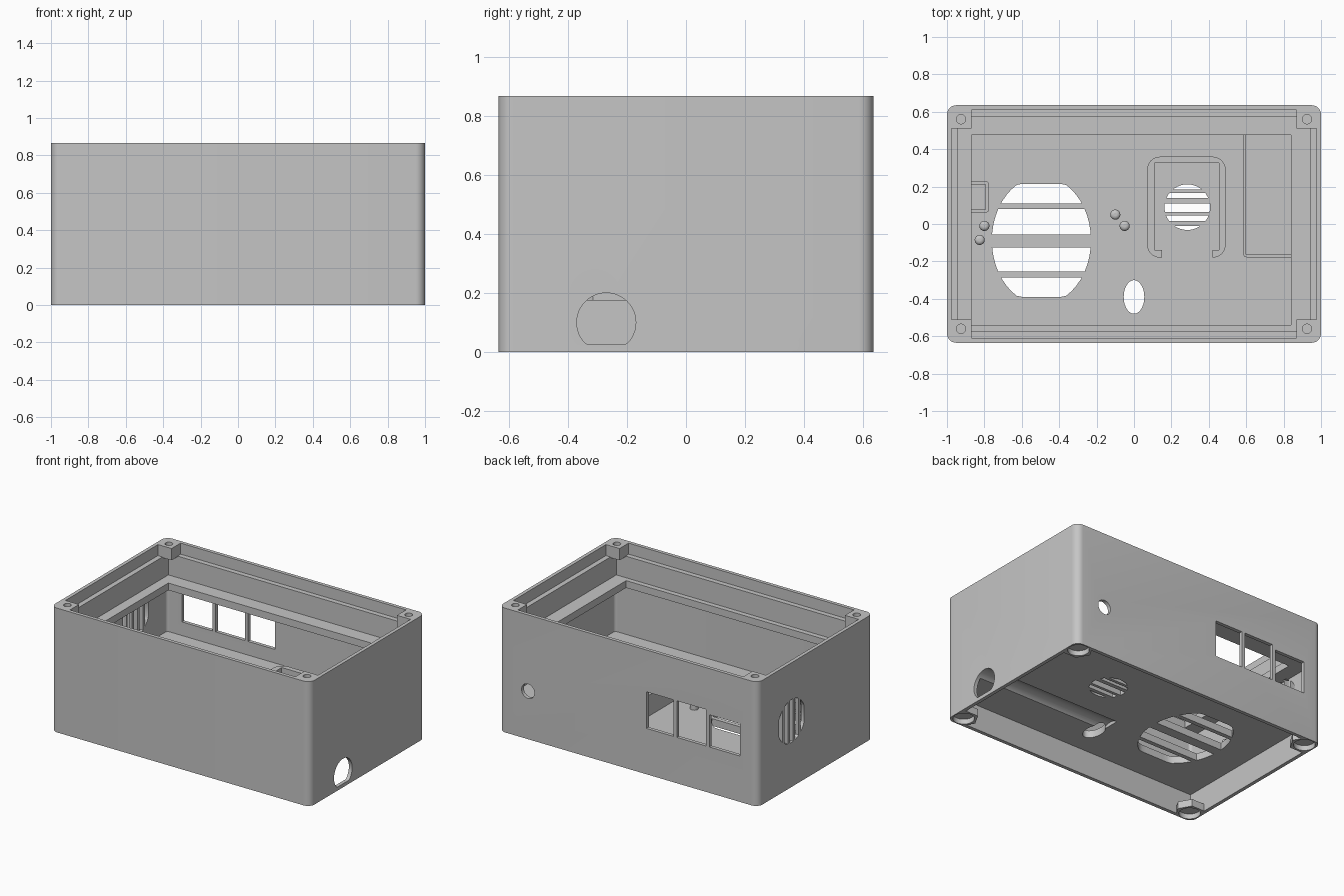
import bpy, bmesh
from math import sin, cos, pi
from mathutils import Vector

cube = bpy.data.objects.get("Cube")
if cube:
    bpy.data.objects.remove(cube)

grey = bpy.data.materials.new("matte grey plastic")
grey.use_nodes = True
grey.diffuse_color = (0.56, 0.56, 0.56, 1)
grey.node_tree.nodes["Principled BSDF"].inputs["Base Color"].default_value = (0.56, 0.56, 0.56, 1)


def prism(name, pts, lo, hi, axis="z"):
    """Extrude a 2D outline along an axis; the outline uses the other two axes."""
    place = {"x": lambda a, b, h: (h, a, b),
             "y": lambda a, b, h: (a, h, b),
             "z": lambda a, b, h: (a, b, h)}[axis]
    step = {"x": (1, 0, 0), "y": (0, 1, 0), "z": (0, 0, 1)}[axis]
    bm = bmesh.new()
    face = bm.faces.new([bm.verts.new(place(a, b, lo)) for a, b in pts])
    ext = bmesh.ops.extrude_face_region(bm, geom=[face])
    top = [v for v in ext["geom"] if isinstance(v, bmesh.types.BMVert)]
    bmesh.ops.translate(bm, verts=top, vec=Vector(step) * (hi - lo))
    bmesh.ops.recalc_face_normals(bm, faces=bm.faces)
    mesh = bpy.data.meshes.new(name)
    bm.to_mesh(mesh)
    bm.free()
    mesh.materials.append(grey)
    obj = bpy.data.objects.new(name, mesh)
    bpy.context.collection.objects.link(obj)
    return obj


def rect(a0, a1, b0, b1, r=0.0, n=8):
    if not r:
        return [(a0, b0), (a1, b0), (a1, b1), (a0, b1)]
    pts = []
    for k, (a, b) in enumerate([(a1 - r, b1 - r), (a0 + r, b1 - r), (a0 + r, b0 + r), (a1 - r, b0 + r)]):
        for i in range(n + 1):
            t = (k + i / n) * pi / 2
            pts.append((a + r * cos(t), b + r * sin(t)))
    return pts


def oval(a, b, ra, rb=None, n=40):
    rb = rb or ra
    return [(a + ra * cos(2 * pi * i / n), b + rb * sin(2 * pi * i / n)) for i in range(n)]


def combine(target, tool, operation="DIFFERENCE"):
    mod = target.modifiers.new("combine", "BOOLEAN")
    mod.operation, mod.solver, mod.object = operation, "EXACT", tool
    bpy.context.view_layer.objects.active = target
    bpy.ops.object.modifier_apply(modifier=mod.name)
    bpy.data.objects.remove(tool)


def cut(pts, lo, hi, axis="z"):
    combine(body, prism("cutter", pts, lo, hi, axis))


def cut_slots(outline, slots, lo, hi, axis, along_first):
    """Cut a round vent with bars left standing between its slots."""
    for s0, s1 in slots:
        tool = prism("vent_cutter", outline, lo, hi, axis)
        strip = rect(s0, s1, -2, 2) if along_first else rect(-2, 2, s0, s1)
        combine(tool, prism("strip", strip, lo - 0.1, hi + 0.1, axis), "INTERSECT")
        combine(body, tool)


def centred(x, y, r=0.0):
    return rect(-x, x, -y, y, r)


CORNERS = [(sx, sy) for sx in (-1, 1) for sy in (-1, 1)]
FLOOR, UNDER, TOP = 0.225, 0.175, 0.867

# Outer shell
body = prism("enclosure_body", centred(1, 0.635, 0.05), 0, TOP)

# Stepped lid seat, overhanging ledge and main cavity
cut(centred(0.975, 0.61), 0.79, 1)
cut(centred(0.94, 0.575), 0.64, 0.8)
cut(rect(-0.87, 0.84, -0.54, 0.475), 0.5, 0.7)
cut(centred(0.975, 0.61, 0.02), FLOOR, 0.59)

# Open underside with short screw bosses left in the corners
recess = prism("recess_cutter", centred(0.975, 0.61), -0.1, UNDER)
for sx, sy in CORNERS:
    combine(recess, prism("boss", oval(sx * 0.925, sy * 0.56, 0.095, n=6), -0.2, 0.05))
combine(body, recess)
for sx, sy in CORNERS:
    cut(oval(sx * 0.925, sy * 0.56, 0.068, n=24), -0.1, 0.035)

# Lid posts in the top corners
for sx, sy in CORNERS:
    xs, ys = sorted((sx * 0.87, sx * 0.98)), sorted((sy * 0.51, sy * 0.615))
    combine(body, prism("post", rect(*xs, *ys), 0.785, TOP), "UNION")
    cut(oval(sx * 0.925, sy * 0.56, 0.025, n=20), 0.8, 1)

# Port windows and cable hole in the back wall
for x0, x1, z1 in [(-0.35, -0.14, 0.575), (-0.6, -0.375, 0.575), (-0.86, -0.625, 0.545)]:
    cut(rect(x0, x1, 0.32, z1), 0.59, 0.7, "y")
cut(oval(0.775, 0.335, 0.05), 0.59, 0.7, "y")

# Side vent with upright slots
slots = [(0.265 + 0.06 * i - 0.019, 0.265 + 0.06 * i + 0.019) for i in range(-2, 3)]
cut_slots(oval(0.265, 0.46, 0.15), slots, -1.1, -0.96, "x", True)

# Cable entry in the side wall, running on as a channel under the floor
channel = [(y, max(z, 0.025)) for y, z in oval(-0.27, 0.1, 0.1, n=48)]
cut(channel, -0.03, 1.1, "x")
cut(oval(0, -0.39, 0.055, 0.09), 0.1, 0.4)

# Floor vents: large and small
big = [(x, min(max(y, -0.39), 0.215)) for x, y in oval(-0.495, -0.0875, 0.265, 0.342, n=48)]
cut_slots(big, [(0.11, 0.3), (-0.055, 0.08), (-0.255, -0.125), (-0.5, -0.285)], 0.1, 0.4, "z", False)
small = [(0.185, 0.3), (0.14, 0.165), (0.065, 0.11), (0.015, 0.045), (-0.1, -0.01)]
cut_slots(oval(0.285, 0.09, 0.122), small, 0.1, 0.4, "z", False)

# Raised frame around the small vent
frame = prism("sensor_frame", rect(0.07, 0.49, -0.18, 0.36, 0.07), FLOOR - 0.01, 0.37)
combine(frame, prism("frame_opening", rect(0.11, 0.455, -0.14, 0.325), 0.2, 0.4))
combine(frame, prism("frame_gap", rect(0.15, 0.42, -0.3, -0.13), 0.2, 0.4))

# Low partition walls on the floor
compartment = prism("compartment_wall", rect(0.583, 0.98, -0.178, 0.615, 0.02), FLOOR - 0.01, 0.285)
combine(compartment, prism("opening", rect(0.598, 1.1, -0.163, 0.7), 0.2, 0.4))
bracket = prism("side_bracket", rect(-0.98, -0.775, 0.06, 0.23, 0.02), FLOOR - 0.01, 0.285)
combine(bracket, prism("opening", rect(-1.1, -0.795, 0.078, 0.212), 0.2, 0.4))

# Round-topped locating pegs
pegs = []
for i, (x, y) in enumerate([(-0.8, -0.01), (-0.825, -0.085), (-0.1, 0.05), (-0.05, -0.01)]):
    peg = prism("locating_peg_%d" % (i + 1), oval(x, y, 0.027, n=24), FLOOR - 0.02, 0.285)
    bevel = peg.modifiers.new("round_top", "BEVEL")
    bevel.width, bevel.segments = 0.018, 4
    pegs.append(peg)

# Smooth the rounded faces, keep edges sharp
bpy.ops.object.select_all(action="DESELECT")
for obj in [body, frame, compartment, bracket] + pegs:
    obj.select_set(True)
bpy.context.view_layer.objects.active = body
bpy.ops.object.shade_smooth_by_angle()
